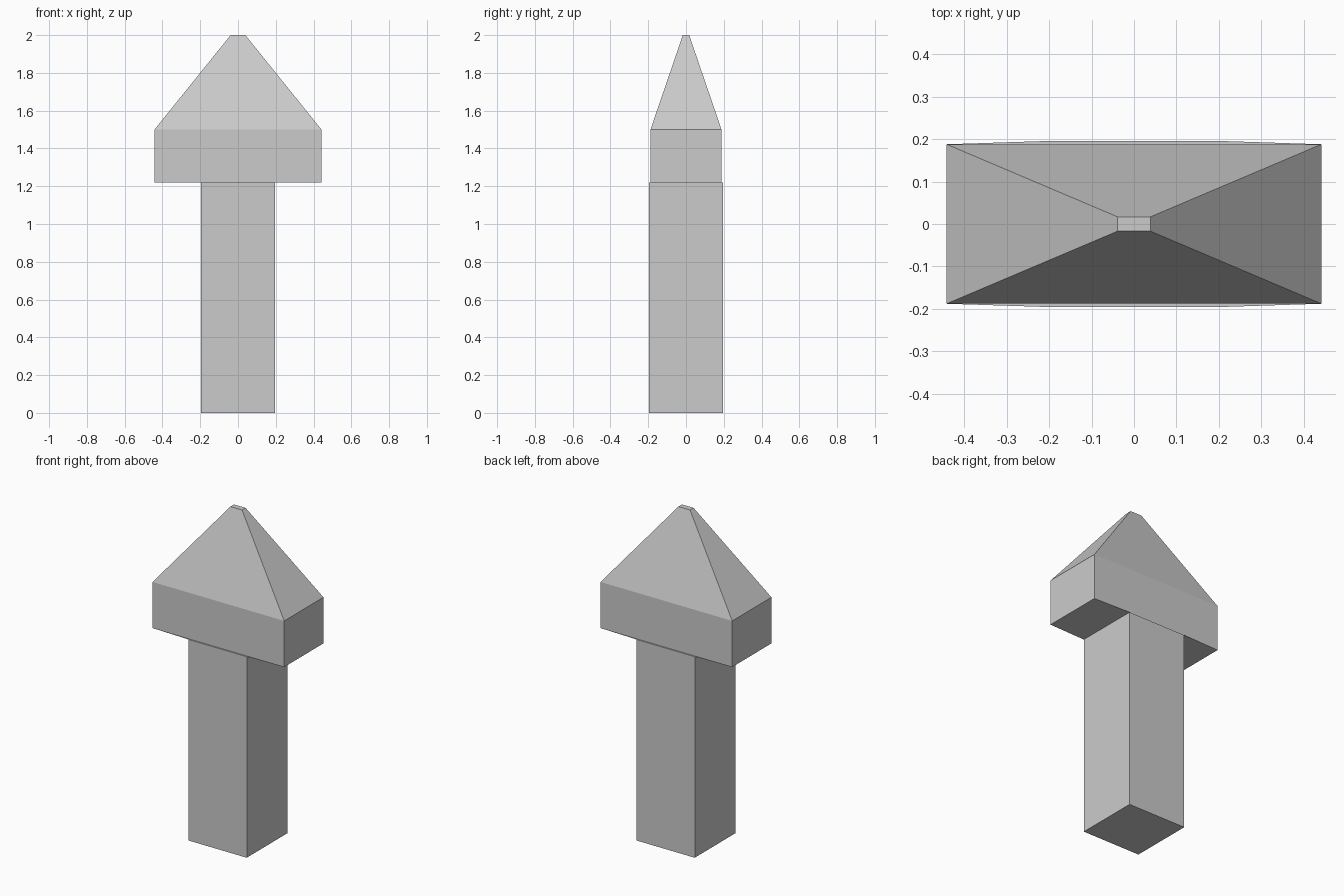
import bpy, bmesh

if "Cube" in bpy.data.objects:
    bpy.data.objects.remove(bpy.data.objects["Cube"])

# Rectangular cross-sections from the ground up: (z, half width x, half depth y)
SECTIONS = [
    (0.0, 0.196, 0.196),    # shaft foot
    (1.22, 0.196, 0.196),   # shaft top
    (1.22, 0.442, 0.188),   # head underside
    (1.5, 0.442, 0.188),    # head shoulder
    (2.0, 0.039, 0.017),    # blunt tip
]


def ring(bm, z, hx, hy):
    corners = [(-1, -1), (1, -1), (1, 1), (-1, 1)]
    return [bm.verts.new((sx * hx, sy * hy, z)) for sx, sy in corners]


# One continuous shell: shaft, underside ledge, head block and tapered point
bm = bmesh.new()
rings = [ring(bm, *s) for s in SECTIONS]
for low, high in zip(rings, rings[1:]):
    for i in range(4):
        j = (i + 1) % 4
        bm.faces.new((low[i], low[j], high[j], high[i]))

# End caps
bm.faces.new(rings[0][::-1])
bm.faces.new(rings[-1])

mesh = bpy.data.meshes.new("arrow_post")
bm.to_mesh(mesh)
bm.free()
bpy.context.collection.objects.link(bpy.data.objects.new("arrow_post", mesh))
